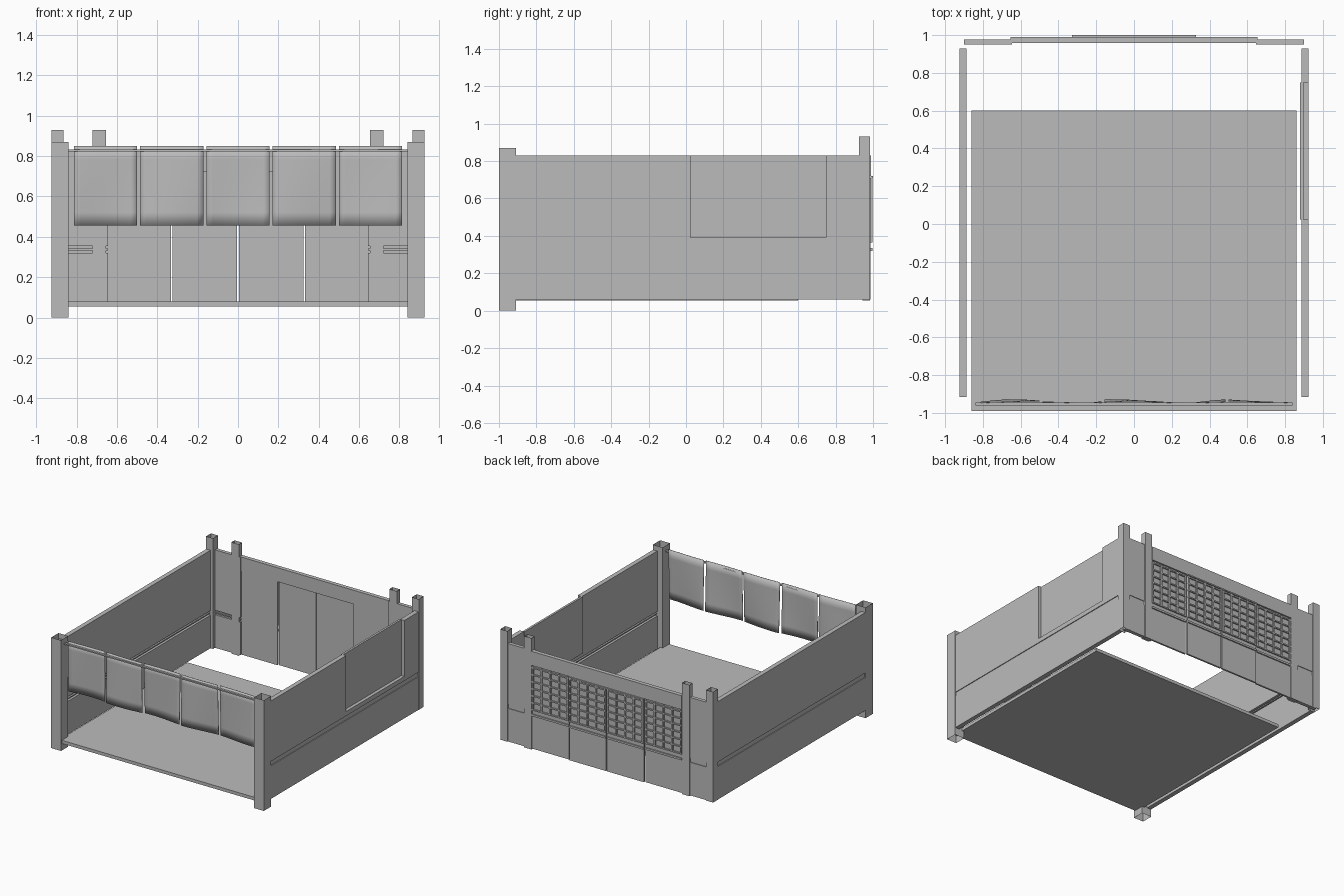
import bpy, bmesh, math

if "Cube" in bpy.data.objects:
    bpy.data.objects.remove(bpy.data.objects["Cube"])

GREY = (0.5, 0.5, 0.5, 1)
grey = bpy.data.materials.new("plain grey")
grey.use_nodes = True
grey.diffuse_color = GREY
grey.node_tree.nodes["Principled BSDF"].inputs["Base Color"].default_value = GREY


def finish(name, bm):
    mesh = bpy.data.meshes.new(name)
    bm.to_mesh(mesh)
    bm.free()
    mesh.materials.append(grey)
    obj = bpy.data.objects.new(name, mesh)
    bpy.context.collection.objects.link(obj)
    return obj


def box(name, xs, ys, zs, hollow=False):
    """Box from three ranges; hollow leaves both ends open."""
    xs, ys = sorted(xs), sorted(ys)
    bm = bmesh.new()
    bmesh.ops.create_cube(bm, size=1)
    for v in bm.verts:
        v.co = [r[0] + (c + 0.5) * (r[1] - r[0]) for c, r in zip(v.co, (xs, ys, zs))]
    if hollow:
        bm.normal_update()
        caps = [f for f in bm.faces if abs(f.normal.z) > 0.9]
        bmesh.ops.delete(bm, geom=caps, context="FACES_ONLY")
    return finish(name, bm)


BOTTOM, TOP = 0.06, 0.83
GROOVE = (0.32, 0.355)

# Floor
box("floor", (-0.86, 0.86), (-0.99, 0.60), (0.055, 0.08))

for side, s in (("left", 1), ("right", -1)):
    # Posts, open at the ends
    box(side + "_front_post", (s * 0.84, s * 0.925), (-1, -0.91), (0, 0.87), True)
    box(side + "_back_post", (s * 0.865, s * 0.925), (0.925, 0.985), (BOTTOM, 0.93), True)
    box(side + "_door_post", (s * 0.655, s * 0.72), (0.945, 0.985), (0.055, 0.93), True)

    # Side wall: lower board, grooved rail
    thick, core = (s * 0.887, s * 0.923), (s * 0.908, s * 0.917)
    length = (-0.915, 0.93)
    box(side + "_lower_board", thick, length, (BOTTOM, GROOVE[0]))
    box(side + "_groove", core, length, GROOVE)
    box(side + "_groove_rail", (s * 0.89, s * 0.91), length, (0.333, 0.342))

    # Short back wall beside the doors
    span = (s * 0.645, s * 0.9)
    box(side + "_back_lower_board", span, (0.95, 0.978), (BOTTOM, GROOVE[0]))
    box(side + "_back_groove", span, (0.965, 0.973), GROOVE)
    box(side + "_back_rail", span, (0.952, 0.967), (0.333, 0.342))
    box(side + "_back_upper_board", span, (0.95, 0.978), (GROOVE[1], TOP))

# Upper side boards; the left one has a hatch set inwards
box("right_upper_board", (-0.923, -0.887), (-0.915, 0.93), (GROOVE[1], TOP))
HATCH = (0.025, 0.748)
box("left_upper_board_front", (0.887, 0.923), (-0.915, HATCH[0]), (GROOVE[1], TOP))
box("left_upper_board_back", (0.887, 0.923), (HATCH[1], 0.93), (GROOVE[1], TOP))
box("left_hatch_sill", (0.887, 0.923), HATCH, (GROOVE[1], 0.39))
box("left_hatch_panel", (0.88, 0.897), HATCH, (0.385, TOP))

# Back doors with lattice; the two middle doors slide outside
box("door_lintel", (-0.655, 0.655), (0.958, 0.99), (0.72, TOP))
DOOR = 0.328
for i in range(4):
    x = (i - 2) * DOOR
    y = 0.986 if i in (1, 2) else 0.978
    edge = (x + 0.004, x + DOOR - 0.004)
    box(f"door_{i}", edge, (y - 0.014, y), (BOTTOM, 0.725))
    out = (y - 0.004, y + 0.010)
    for j in range(5):
        c = x + 0.012 + j * (DOOR - 0.024) / 4
        box(f"door_{i}_upright_{j}", (c - 0.006, c + 0.006), out, (0.37, 0.71))
    for j in range(7):
        c = 0.37 + j * 0.055
        box(f"door_{i}_crossbar_{j}", edge, out, (c - 0.005, c + 0.005))
    box(f"door_{i}_lower_rail", edge, out, (0.32, 0.335))
box("door_edge_strip", (-DOOR, DOOR), (0.985, 1.0), (0.71, 0.72))

# Curtain rod and five hanging cloths
box("curtain_rod", (-0.84, 0.84), (-0.962, -0.945), (0.823, 0.833))
STEP, WIDTH = 0.3285, 0.313
for i in range(5):
    bm = bmesh.new()
    bmesh.ops.create_grid(bm, x_segments=10, y_segments=6, size=0.5)
    for v in bm.verts:
        x = (i - 2) * STEP + v.co.x * WIDTH
        drop = 0.5 - v.co.y
        wave = 0.004 + 0.009 * drop
        y = -0.944 + wave * math.sin(x * 9 + i * 0.7 + drop)
        v.co = (x, y, 0.85 - drop * 0.395)
    for f in bm.faces:
        f.smooth = True
    cloth = finish(f"curtain_cloth_{i}", bm)
    skin = cloth.modifiers.new("thickness", "SOLIDIFY")
    skin.thickness = 0.003
